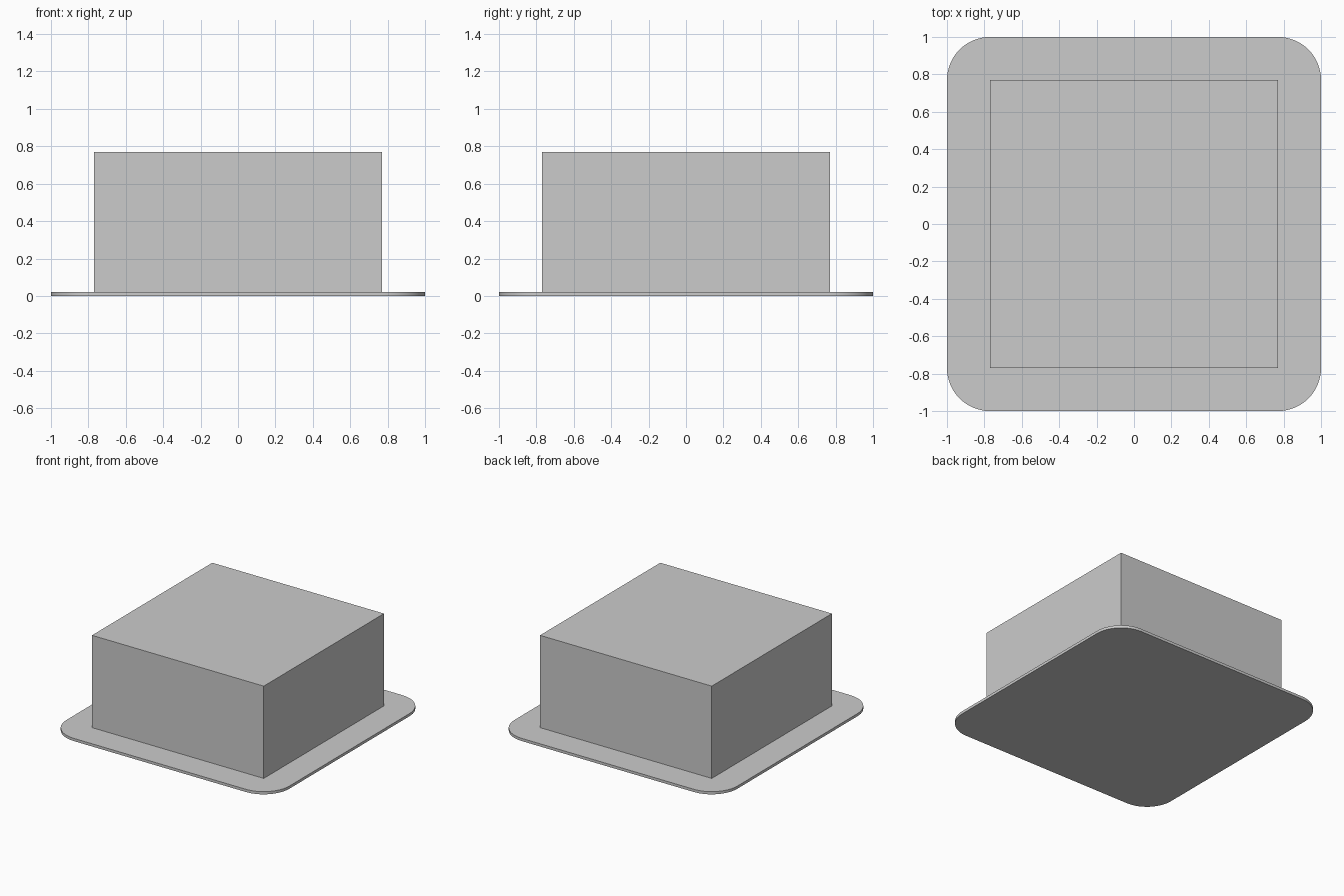
import bpy, bmesh
from math import sin, cos, pi, radians

if "Cube" in bpy.data.objects:
    bpy.data.objects.remove(bpy.data.objects["Cube"])

HALF = 0.77      # half width of the block
FLANGE = 0.23    # flange overhang, also its corner radius
THICK = 0.022    # flange thickness
TOP = 0.77       # overall height
SEG = 16         # segments per rounded corner


def prism(name, outline, z0, z1):
    """Extrude a closed xy outline from z0 to z1."""
    bm = bmesh.new()
    face = bm.faces.new([bm.verts.new((x, y, z0)) for x, y in outline])
    ext = bmesh.ops.extrude_face_region(bm, geom=[face], use_keep_orig=True)
    verts = [v for v in ext["geom"] if isinstance(v, bmesh.types.BMVert)]
    bmesh.ops.translate(bm, verts=verts, vec=(0, 0, z1 - z0))
    bmesh.ops.recalc_face_normals(bm, faces=bm.faces[:])
    mesh = bpy.data.meshes.new(name)
    bm.to_mesh(mesh)
    bm.free()
    obj = bpy.data.objects.new(name, mesh)
    bpy.context.collection.objects.link(obj)
    return obj


corners = [(HALF, HALF), (-HALF, HALF), (-HALF, -HALF), (HALF, -HALF)]

# Thin base flange with rounded corners
rounded = [(cx + FLANGE * cos(a), cy + FLANGE * sin(a))
           for q, (cx, cy) in enumerate(corners)
           for a in [(q + i / SEG) * pi / 2 for i in range(SEG + 1)]]
flange = prism("base_flange", rounded, 0, THICK)

# Sharp-edged block standing on the flange
block = prism("block", corners, THICK, TOP)

# Smooth the flange rim, keep its top and bottom edges crisp
bpy.context.view_layer.objects.active = flange
flange.select_set(True)
bpy.ops.object.shade_smooth_by_angle(angle=radians(30))
